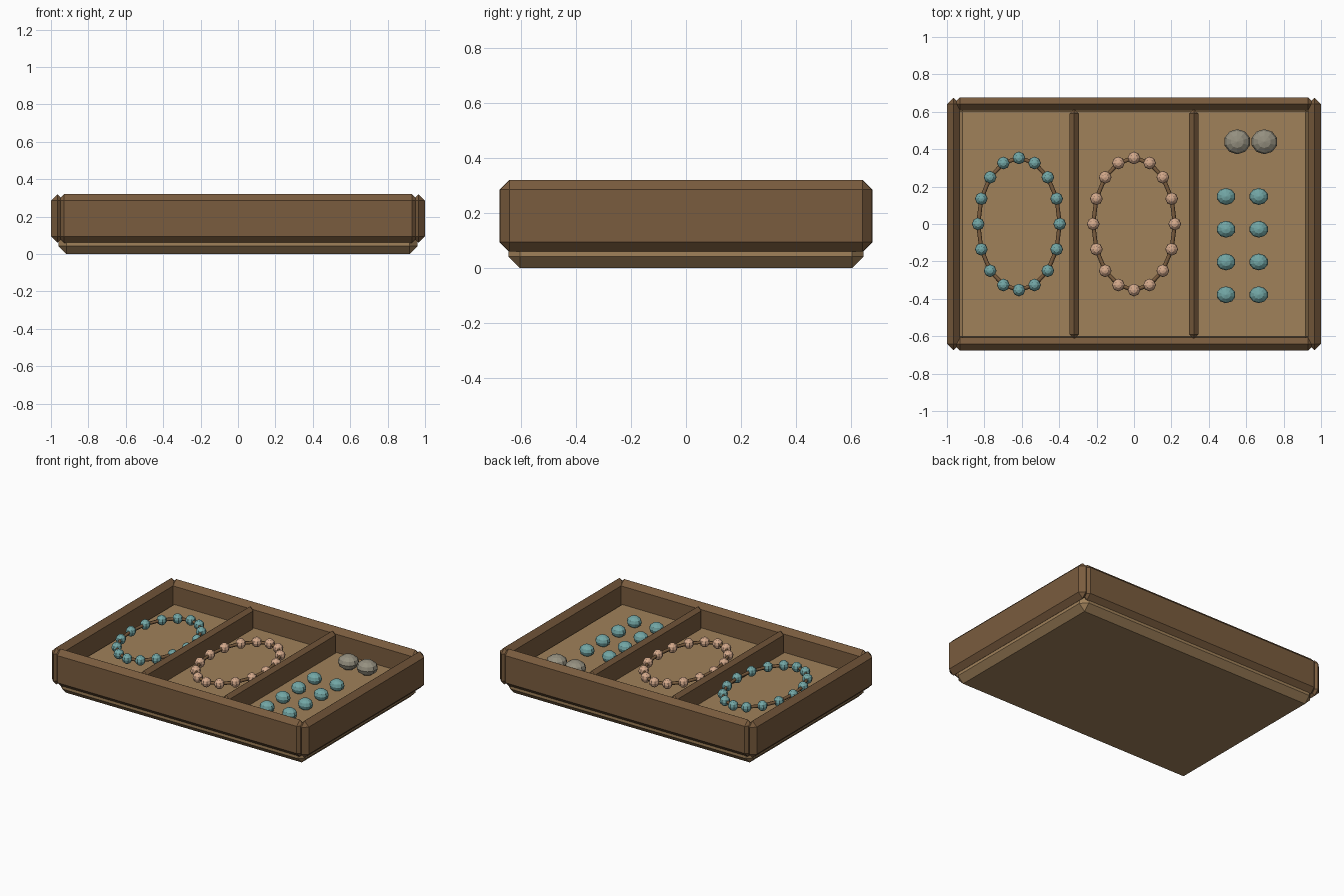
import bpy
import bmesh
from math import cos, sin, tau
from mathutils import Matrix, Vector

cube = bpy.data.objects.get("Cube")
if cube:
    bpy.data.objects.remove(cube, do_unlink=True)


def material(name, hex_code):
    """Flat colour from an sRGB hex code, stored as linear values."""
    srgb = [int(hex_code[i:i + 2], 16) / 255 for i in (0, 2, 4)]
    colour = [((c + 0.055) / 1.055) ** 2.4 for c in srgb] + [1]
    mat = bpy.data.materials.new(name)
    mat.use_nodes = True
    mat.diffuse_color = colour
    mat.node_tree.nodes["Principled BSDF"].inputs["Base Color"].default_value = colour
    return mat


dark_wood = material("dark wood", "7a5c3e")
light_wood = material("light wood", "a0815a")
teal = material("teal stone", "72a6a5")
peach = material("peach stone", "d4a98b")
grey = material("grey stone", "959080")


def finish(bm, name, mat):
    mesh = bpy.data.meshes.new(name)
    bm.to_mesh(mesh)
    bm.free()
    mesh.materials.append(mat)
    obj = bpy.data.objects.new(name, mesh)
    bpy.context.collection.objects.link(obj)
    return obj


def chamfered_box(name, centre, size, chamfer, mat):
    bm = bmesh.new()
    bmesh.ops.create_cube(bm, size=1, matrix=Matrix.Diagonal((*size, 1)))
    bmesh.ops.bevel(bm, geom=bm.edges[:], offset=chamfer, segments=1,
                    profile=0.5, affect='EDGES')
    obj = finish(bm, name, mat)
    obj.location = centre
    return obj


def stones(name, places, radii, mat, segments=10, rings=6):
    """Faceted ellipsoids merged into one object."""
    bm = bmesh.new()
    for place in places:
        matrix = Matrix.Translation(Vector(place)) @ Matrix.Diagonal((*radii, 1))
        bmesh.ops.create_uvsphere(bm, u_segments=segments, v_segments=rings,
                                  radius=1, matrix=matrix)
    return finish(bm, name, mat)


# Tray base, its top forming the floor
FLOOR = 0.16
chamfered_box("tray_base", (0, 0, FLOOR / 2), (1.92, 1.29, FLOOR), 0.043, light_wood)

# Outer walls, chamfered to a ridge
for side, label in ((-1, "front"), (1, "back")):
    chamfered_box(label + "_wall", (0, side * 0.642, 0.19), (1.93, 0.07, 0.26), 0.0345, dark_wood)
for side, label in ((-1, "right"), (1, "left")):
    chamfered_box(label + "_wall", (side * 0.965, 0, 0.19), (0.07, 1.35, 0.26), 0.0345, dark_wood)

# Compartment dividers
for side, label in ((-1, "right"), (1, "left")):
    chamfered_box(label + "_divider", (side * 0.32, 0, 0.205), (0.05, 1.23, 0.21), 0.0245, dark_wood)


# Beaded necklaces on oval strings
def necklace(name, x, mat, height=0.225, rx=0.218, ry=0.353, count=16):
    ring = [(x + rx * cos(tau * i / count), ry * sin(tau * i / count), height)
            for i in range(count)]
    stones(name + "_beads", ring, (0.034,) * 3, mat, 8, 6)
    curve = bpy.data.curves.new(name + "_string", 'CURVE')
    curve.dimensions = '3D'
    curve.bevel_depth = 0.011
    curve.bevel_resolution = 1
    spline = curve.splines.new('POLY')
    spline.points.add(count - 1)
    for point, co in zip(spline.points, ring):
        point.co = (*co, 1)
    spline.use_cyclic_u = True
    curve.materials.append(dark_wood)
    string = bpy.data.objects.new(name + "_string", curve)
    bpy.context.collection.objects.link(string)


necklace("teal_necklace", -0.615, teal)
necklace("peach_necklace", 0, peach)

# Loose stones in the left compartment
stones("teal_studs",
       [(x, 0.147 - row * 0.175, 0.192) for x in (0.492, 0.667) for row in range(4)],
       (0.051, 0.045, 0.04), teal)
stones("grey_studs", [(x, 0.44, 0.212) for x in (0.552, 0.697)],
       (0.071, 0.067, 0.05), grey)
